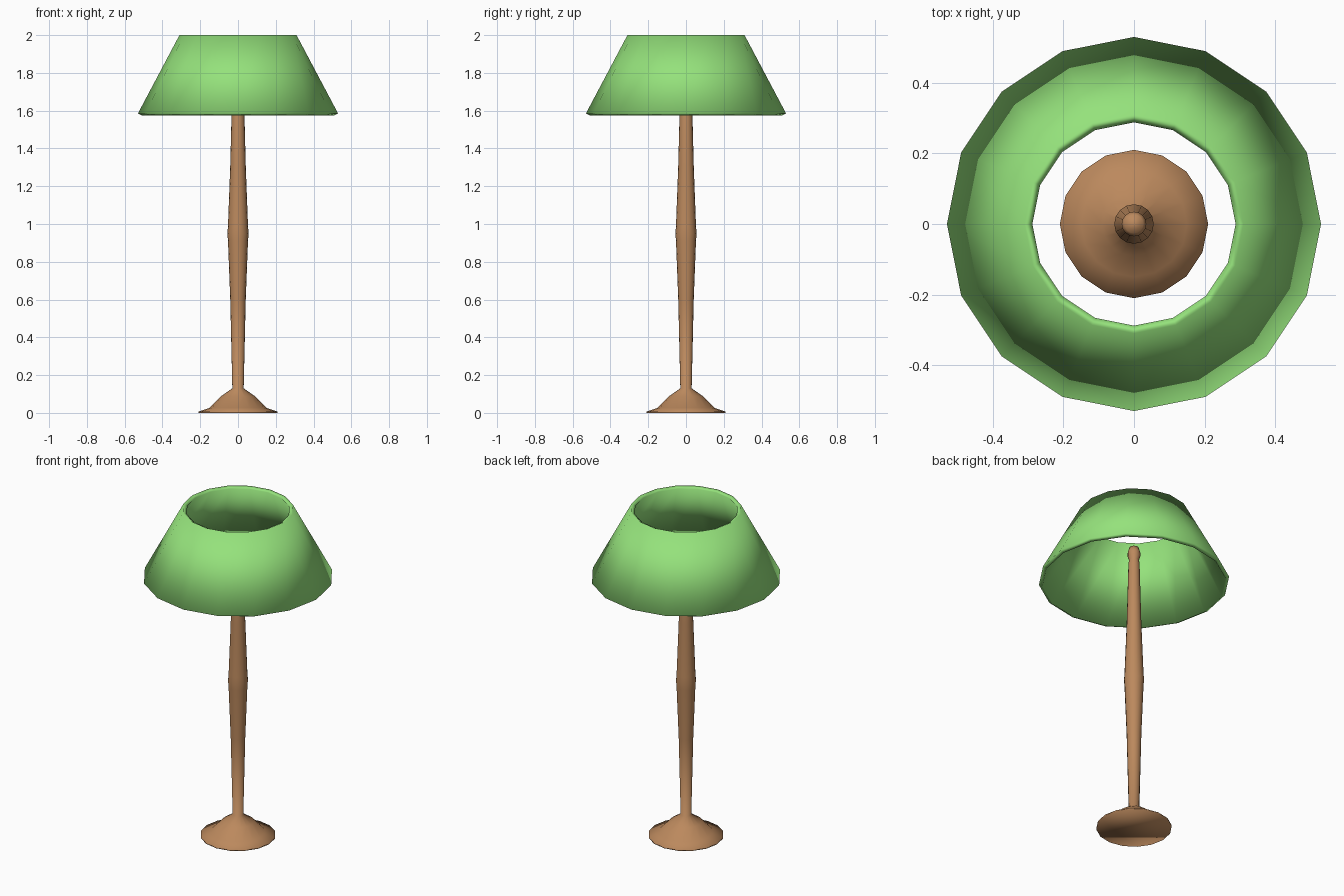
import bpy, bmesh, math

if "Cube" in bpy.data.objects:
    bpy.data.objects.remove(bpy.data.objects["Cube"])

SIDES = 16


def material(name, color):
    mat = bpy.data.materials.new(name)
    mat.diffuse_color = color
    mat.use_nodes = True
    mat.node_tree.nodes["Principled BSDF"].inputs["Base Color"].default_value = mat.diffuse_color
    return mat


def lathe(name, profile, mat, closed_loop=False):
    """Revolve (radius, z) points about z; either cap the ends or close the profile."""
    bm = bmesh.new()
    rings = []
    for r, z in profile:
        rings.append([bm.verts.new((r * math.cos(2 * math.pi * i / SIDES),
                                    r * math.sin(2 * math.pi * i / SIDES), z))
                      for i in range(SIDES)])
    pairs = list(zip(rings, rings[1:]))
    if closed_loop:
        pairs.append((rings[-1], rings[0]))
    else:
        bm.faces.new(rings[0][::-1])
        bm.faces.new(rings[-1])
    for a, b in pairs:
        for i in range(SIDES):
            j = (i + 1) % SIDES
            bm.faces.new((a[i], a[j], b[j], b[i]))
    bmesh.ops.recalc_face_normals(bm, faces=bm.faces)
    for f in bm.faces:
        f.smooth = True
    mesh = bpy.data.meshes.new(name)
    bm.to_mesh(mesh)
    bm.free()
    mesh.materials.append(mat)
    obj = bpy.data.objects.new(name, mesh)
    bpy.context.collection.objects.link(obj)
    return obj


wood = material("wood", (0.50, 0.25, 0.11, 1))
fabric = material("green_fabric", (0.30, 0.76, 0.20, 1))

# Turned stand: flared foot, swelling pole and a small knob on top
lathe("lamp_stand", [
    (0.21, 0.0), (0.21, 0.007), (0.15, 0.027), (0.09, 0.088), (0.03, 0.13),
    (0.041, 0.60), (0.053, 0.91), (0.056, 0.95), (0.053, 0.99),
    (0.041, 1.31), (0.031, 1.70), (0.027, 1.715),
    (0.035, 1.74), (0.035, 1.765), (0.026, 1.795)], wood)

# Open conical shade with a thin wall
lathe("lamp_shade", [
    (0.53, 1.585), (0.31, 2.0), (0.288, 1.99), (0.51, 1.575)], fabric, closed_loop=True)
